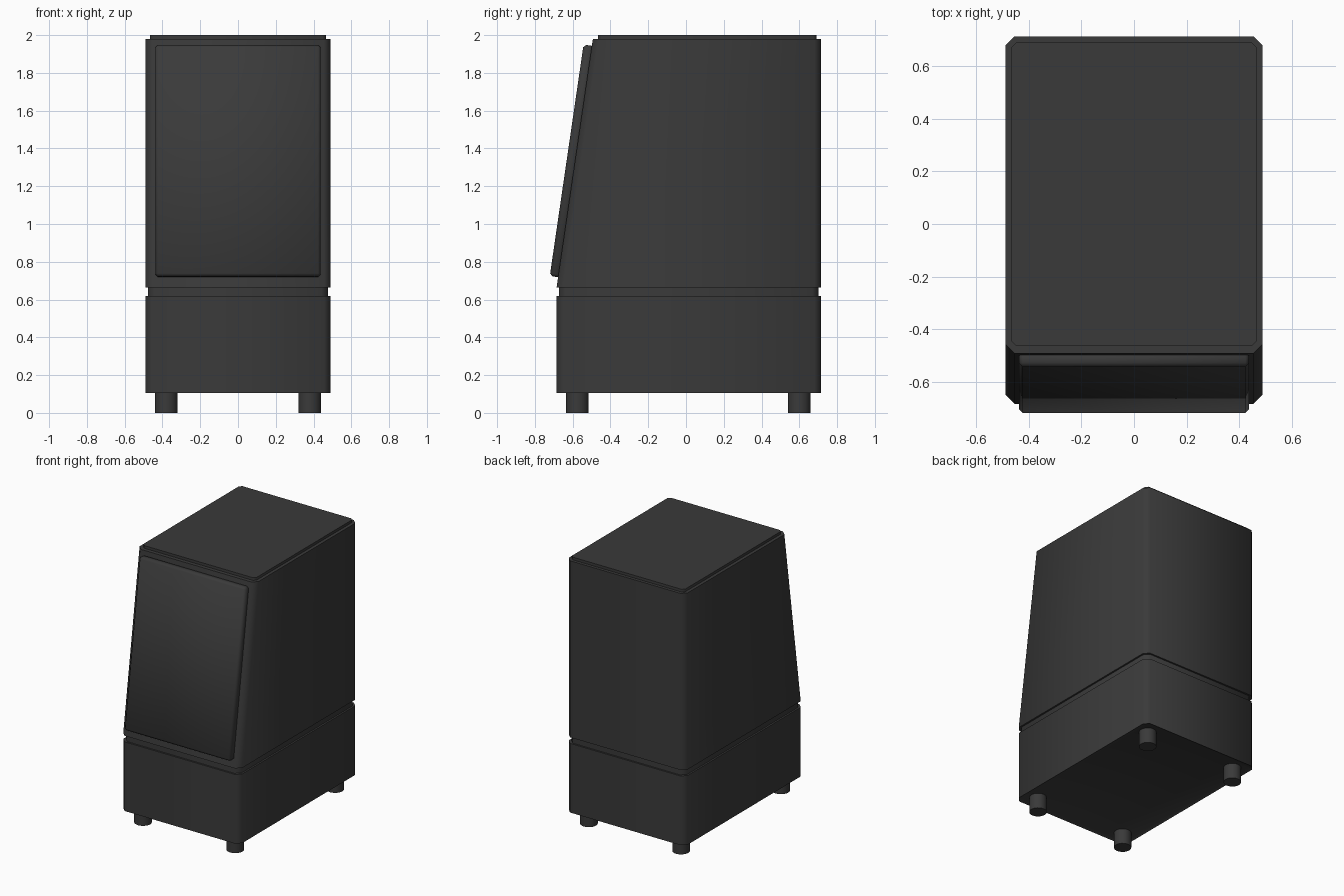
import bpy, bmesh, math
from mathutils import Matrix

if "Cube" in bpy.data.objects:
    bpy.data.objects.remove(bpy.data.objects["Cube"], do_unlink=True)

charcoal = bpy.data.materials.new("charcoal")
charcoal.use_nodes = True
colour = (0.042, 0.042, 0.042, 1)
charcoal.diffuse_color = colour
charcoal.node_tree.nodes["Principled BSDF"].inputs["Base Color"].default_value = colour


def finish(bm, name, angle=50):
    bmesh.ops.recalc_face_normals(bm, faces=bm.faces)
    mesh = bpy.data.meshes.new(name)
    bm.to_mesh(mesh)
    bm.free()
    mesh.materials.append(charcoal)
    obj = bpy.data.objects.new(name, mesh)
    bpy.context.collection.objects.link(obj)
    bpy.ops.object.select_all(action="DESELECT")
    obj.select_set(True)
    bpy.context.view_layer.objects.active = obj
    bpy.ops.object.shade_smooth_by_angle(angle=math.radians(angle))
    return obj


def outline(bm, half, front, back, z, cut):
    """Rectangle with chamfered corners."""
    points = [(-half + cut, front), (half - cut, front), (half, front + cut),
              (half, back - cut), (half - cut, back), (-half + cut, back),
              (-half, back - cut), (-half, front + cut)]
    return [bm.verts.new((x, y, z)) for x, y in points]


def block(name, bottom, top, recess=0):
    """Solid between two chamfered outlines."""
    bm = bmesh.new()
    low, high = outline(bm, *bottom), outline(bm, *top)
    n = len(low)
    floor = bm.faces.new(low[::-1])
    bm.faces.new(high)
    for i in range(n):
        j = (i + 1) % n
        bm.faces.new((low[i], low[j], high[j], high[i]))
    if recess:
        bm.normal_update()
        bmesh.ops.inset_region(bm, faces=[floor], thickness=0.02)
        bmesh.ops.translate(bm, verts=floor.verts, vec=(0, 0, recess))
    return finish(bm, name)


FRONT, BACK, HALF, CUT = -0.685, 0.715, 0.49, 0.035

# Lower box, recessed joint, sloping cabinet and top plate
block("lower_box", (HALF, FRONT, BACK, 0.105, CUT), (HALF, FRONT, BACK, 0.62, CUT), 0.01)
block("recessed_joint", (0.477, FRONT + 0.013, BACK - 0.013, 0.61, CUT),
      (0.477, FRONT + 0.013, BACK - 0.013, 0.675, CUT))
block("sloping_cabinet", (HALF, FRONT, BACK, 0.665, CUT), (HALF, -0.493, BACK, 1.98, CUT))
block("top_plate", (0.466, -0.465, 0.692, 1.97, 0.018), (0.466, -0.465, 0.692, 2.0, 0.018))

# Front grille panel lying on the sloping face
lean = math.atan2(0.192, 1.315)
bm = bmesh.new()
bmesh.ops.create_cube(bm, size=1, matrix=Matrix.Diagonal((0.876, 0.06, 1.238, 1)))
bmesh.ops.bevel(bm, geom=bm.edges[:], offset=0.014, segments=1, affect="EDGES")
panel = finish(bm, "front_grille", 60)
panel.rotation_euler.x = -lean
panel.location = (0, -0.602, 1.333)

# Four round feet
for side, x in (("right", -0.38), ("left", 0.38)):
    for end, y in (("front", -0.575), ("back", 0.6)):
        bm = bmesh.new()
        bmesh.ops.create_cone(bm, cap_ends=True, segments=24, radius1=0.06, radius2=0.06,
                              depth=0.125, matrix=Matrix.Translation((x, y, 0.0625)))
        finish(bm, f"{end}_{side}_foot")
